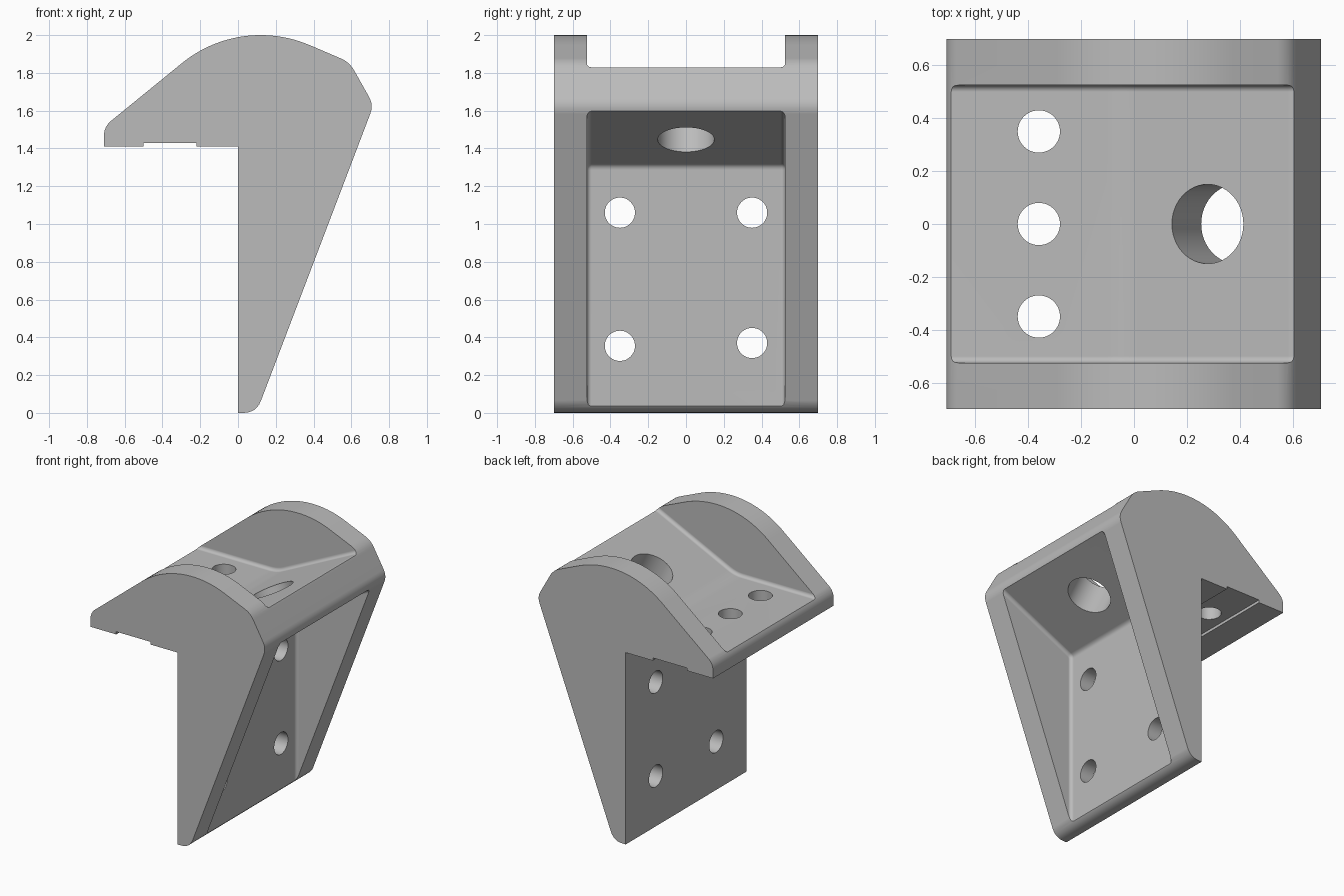
import bpy, bmesh, math
from mathutils import Vector, Matrix

cube = bpy.data.objects.get("Cube")
if cube:
    bpy.data.objects.remove(cube)

HALF_WIDTH = 0.7      # half depth of the bracket
POCKET_HALF = 0.525   # half depth of the pockets
SLOPE = 0.48          # incline of the central web

metal = bpy.data.materials.new("grey_metal")
metal.use_nodes = True
grey = (0.5, 0.5, 0.5, 1)
metal.diffuse_color = grey
metal.node_tree.nodes["Principled BSDF"].inputs["Base Color"].default_value = grey


def rounded(corners, steps=6):
    """Outline from (x, z, trim) corners, each softened over its trim length."""
    out = []
    for i, (x, z, trim) in enumerate(corners):
        p = Vector((x, z))
        if not trim:
            out.append(p)
            continue
        before = Vector(corners[i - 1][:2])
        after = Vector(corners[(i + 1) % len(corners)][:2])
        a = p + (before - p).normalized() * trim
        b = p + (after - p).normalized() * trim
        for k in range(steps + 1):
            t = k / steps
            out.append(a * (1 - t) ** 2 + p * 2 * t * (1 - t) + b * t * t)
    return out


def prism(name, outline, half, fillet=0):
    """Extrude an x-z outline along y, optionally filleting the end rims."""
    bm = bmesh.new()
    face = bm.faces.new([bm.verts.new((p.x, -half, p.y)) for p in outline])
    grown = bmesh.ops.extrude_face_region(bm, geom=[face])["geom"]
    moved = [v for v in grown if isinstance(v, bmesh.types.BMVert)]
    bmesh.ops.translate(bm, verts=moved, vec=(0, 2 * half, 0))
    bmesh.ops.recalc_face_normals(bm, faces=bm.faces)
    if fillet:
        rim = [e for e in bm.edges if abs(e.verts[0].co.y - e.verts[1].co.y) < 1e-5]
        bmesh.ops.bevel(bm, geom=rim, offset=fillet, segments=4, profile=0.5,
                        affect='EDGES', clamp_overlap=False)
    return to_object(name, bm)


def drill(name, centre, axis, radius, length):
    """Cylinder cutter along an axis."""
    bm = bmesh.new()
    turn = Vector((0, 0, 1)).rotation_difference(Vector(axis)).to_matrix().to_4x4()
    bmesh.ops.create_cone(bm, cap_ends=True, segments=48, radius1=radius,
                          radius2=radius, depth=length,
                          matrix=Matrix.Translation(centre) @ turn)
    return to_object(name, bm)


def to_object(name, bm):
    mesh = bpy.data.meshes.new(name)
    bm.to_mesh(mesh)
    bm.free()
    mesh.materials.append(metal)
    obj = bpy.data.objects.new(name, mesh)
    bpy.context.collection.objects.link(obj)
    return obj


# Bracket body: leg, sloping back, domed crown and flange with a shallow groove
crown = []
for k in range(25):
    a = math.radians(23 - 62.3 * k / 24)
    crown.append((0.12 + 0.66 * math.sin(a), 1.34 + 0.66 * math.cos(a), 0))
body = prism("angle_bracket", rounded(
    [(0, 0, 0), (0.097, 0, 0.07), (0.718, 1.63, 0.05), (0.59, 1.857, 0.05)]
    + crown
    + [(-0.71, 1.515, 0.05), (-0.71, 1.41, 0), (-0.5, 1.41, 0), (-0.5, 1.43, 0),
       (-0.22, 1.43, 0), (-0.22, 1.41, 0), (0, 1.41, 0)]), HALF_WIDTH)

# Pockets between the two side walls
cutters = [
    prism("upper_pocket", rounded(
        [(-1, 1.525, 0), (-0.04, 1.525, 0.06), (0.61, 1.525 + SLOPE * 0.65, 0.03),
         (0.85, 1.5, 0), (1.2, 1.5, 0), (1.2, 2.4, 0), (-1, 2.4, 0)]),
        POCKET_HALF, 0.025),
    prism("lower_pocket", rounded(
        [(0.105, -0.5, 0), (1.2, -0.5, 0), (1.2, 1.31 + SLOPE * 1.095, 0),
         (0.105, 1.31, 0.025)]), POCKET_HALF, 0.025),
]

# Bolt hole square to the sloping web
cutters.append(drill("web_hole", (0.335, 0, 1.56), (-SLOPE, 0, 1), 0.15, 0.7))

# Screw holes through flange and leg
for y in (-0.35, 0, 0.35):
    cutters.append(drill("flange_hole", (-0.36, y, 1.45), (0, 0, 1), 0.08, 0.6))
for y, z in ((-0.35, 1.06), (0.35, 1.06), (-0.35, 0.355), (0.35, 0.37)):
    cutters.append(drill("leg_hole", (0.05, y, z), (1, 0, 0), 0.08, 0.4))

# Cut everything out, then keep only the finished body
bpy.ops.object.select_all(action='DESELECT')
body.select_set(True)
bpy.context.view_layer.objects.active = body
for cutter in cutters:
    cutter.hide_render = True
    mod = body.modifiers.new("cut", 'BOOLEAN')
    mod.operation = 'DIFFERENCE'
    mod.solver = 'EXACT'
    mod.object = cutter
    bpy.ops.object.modifier_apply(modifier=mod.name)
    bpy.data.objects.remove(cutter)

# Smooth the rounded areas, keep edges crisp and flats flat
bpy.ops.object.shade_smooth_by_angle(angle=math.radians(28))
flat = body.modifiers.new("flat_faces", 'WEIGHTED_NORMAL')
flat.keep_sharp = True
